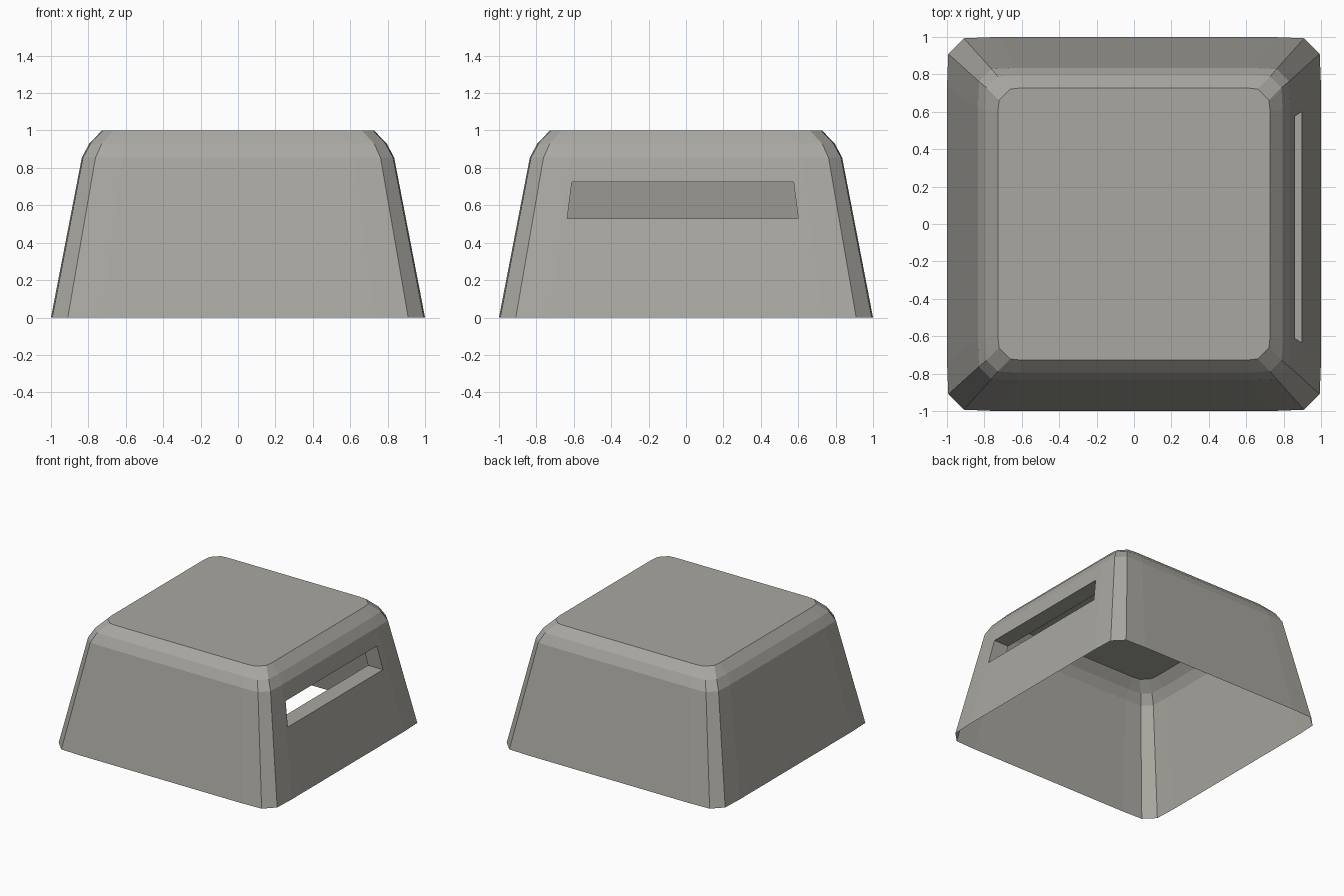
import bpy, bmesh

if "Cube" in bpy.data.objects:
    bpy.data.objects.remove(bpy.data.objects["Cube"])

stone = bpy.data.materials.new("warm grey")
stone.diffuse_color = (0.40, 0.39, 0.355, 1)
stone.use_nodes = True
stone.node_tree.nodes["Principled BSDF"].inputs["Base Color"].default_value = stone.diffuse_color

# Cross-section levels: height, half width, end of flat side, corner start, half width at corner
LEVELS = [(0.00, 1.000, 0.73, 0.910, 0.993),
          (0.855, 0.835, 0.62, 0.762, 0.829),
          (0.93, 0.795, 0.61, 0.728, 0.788),
          (1.00, 0.728, 0.60, 0.662, 0.721)]


def ring(bm, z, h, flat, a, b):
    """Square loop with chamfered corners, counter-clockwise from the +x side."""
    side = [(h, -flat), (h, flat), (b, a), (a, b)]
    verts = []
    for _ in range(4):
        verts += [bm.verts.new((x, y, z)) for x, y in side]
        side = [(-y, x) for x, y in side]
    return verts


def bridge(bm, lower, upper, skip=()):
    n = len(lower)
    for i in range(n):
        if i not in skip:
            j = (i + 1) % n
            bm.faces.new((lower[i], lower[j], upper[j], upper[i]))


bm = bmesh.new()

# Tapered shell, open underneath
rings = [ring(bm, *lv) for lv in LEVELS]
for k in range(3):
    bridge(bm, rings[k], rings[k + 1], skip=(0,) if k == 0 else ())
bm.faces.new(rings[-1])

# Right wall with a slot, whose edges run inward as a short sleeve
def wall_x(z):
    return 1 - (1 - LEVELS[1][1]) * z / LEVELS[1][0]

outline = [(-0.635, 0.53), (0.60, 0.53), (0.575, 0.725), (-0.61, 0.725)]
frame = [rings[0][0], rings[0][1], rings[1][1], rings[1][0]]
slot = [bm.verts.new((wall_x(z), y, z)) for y, z in outline]
inner = [bm.verts.new((wall_x(z) - 0.135, y, z)) for y, z in outline]
bridge(bm, frame, slot)
bridge(bm, slot, inner)

mesh = bpy.data.meshes.new("slotted_cover")
bm.to_mesh(mesh)
bm.free()
mesh.materials.append(stone)
cover = bpy.data.objects.new("slotted_cover", mesh)
bpy.context.collection.objects.link(cover)
